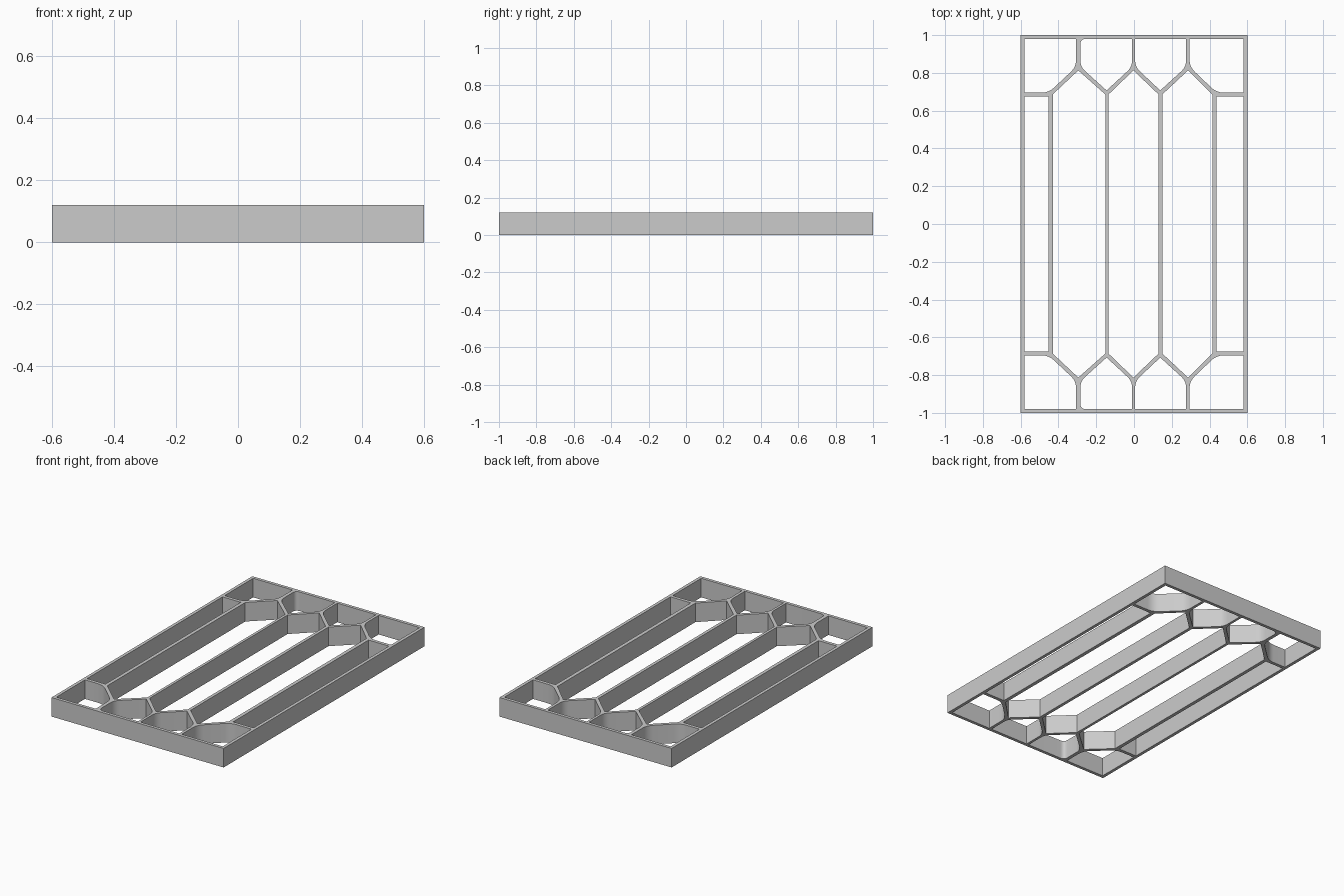
import bpy, bmesh
from mathutils import Vector

cube = bpy.data.objects.get("Cube")
if cube:
    bpy.data.objects.remove(cube, do_unlink=True)

HEIGHT = 0.12
APEX, SHOULDER = 0.813, 0.686      # pointed ends of the long openings
FRAME_X, FRAME_Y = 0.58, 0.98      # inner edge of the border


def rounded(points, steps=6):
    """Outline from (x, y, cut); a cut above zero rounds that corner."""
    out = []
    for i, (x, y, cut) in enumerate(points):
        p = Vector((x, y))
        if not cut:
            out.append(p)
            continue
        before = Vector(points[i - 1][:2])
        after = Vector(points[(i + 1) % len(points)][:2])
        a = p + (before - p).normalized() * cut
        b = p + (after - p).normalized() * cut
        for s in range(steps + 1):
            t = s / steps
            out.append(a * (1 - t) ** 2 + p * 2 * t * (1 - t) + b * t * t)
    return out


def rect(x0, x1, y):
    return [Vector(c) for c in ((x0, -y), (x1, -y), (x1, y), (x0, y))]


outlines = [rect(-0.6, 0.6, 1.0)]

# Narrow side openings
outlines += [rect(-FRAME_X, -0.452, 0.674), rect(0.438, FRAME_X, 0.674)]

# Long openings with pointed ends
for x0, x1, mid in ((-0.43, -0.152, -0.295), (-0.135, 0.13, -0.003), (0.15, 0.415, 0.286)):
    outlines.append([Vector(c) for c in (
        (x0, -SHOULDER), (mid, -APEX), (x1, -SHOULDER),
        (x1, SHOULDER), (mid, APEX), (x0, SHOULDER))])

# End openings, repeated at the front and back
for s in (1, -1):
    for x0, x1, mid, soft in ((-0.284, -0.01, -0.145, 0.03), (0.006, 0.276, 0.139, 0)):
        outlines.append(rounded([
            (x0, s * FRAME_Y, soft), (x0, s * 0.832, 0.035), (mid, s * 0.707, 0),
            (x1, s * 0.832, 0.035), (x1, s * FRAME_Y, 0)]))
    for side, near, far in ((-1, -0.306, -0.452), (1, 0.294, 0.438)):
        outlines.append(rounded([
            (side * FRAME_X, s * FRAME_Y, 0), (near, s * FRAME_Y, 0),
            (near, s * 0.832, 0.04), (far, s * 0.695, 0.04),
            (side * FRAME_X, s * 0.695, 0)]))

# Filled flat curve with holes, extruded to the full height
curve = bpy.data.curves.new("lattice_profile", 'CURVE')
curve.dimensions = '2D'
curve.fill_mode = 'BOTH'
curve.extrude = HEIGHT / 2
for pts in outlines:
    spline = curve.splines.new('POLY')
    spline.points.add(len(pts) - 1)
    for sp, p in zip(spline.points, pts):
        sp.co = (p.x, p.y, 0, 1)
    spline.use_cyclic_u = True

profile = bpy.data.objects.new("lattice_profile", curve)
bpy.context.collection.objects.link(profile)
bpy.context.view_layer.update()
graph = bpy.context.evaluated_depsgraph_get()
mesh = bpy.data.meshes.new_from_object(profile.evaluated_get(graph))
bpy.data.objects.remove(profile, do_unlink=True)

# Weld into one closed solid standing on the ground
bm = bmesh.new()
bm.from_mesh(mesh)
bmesh.ops.remove_doubles(bm, verts=bm.verts, dist=0.0005)
bmesh.ops.translate(bm, verts=bm.verts, vec=(0, 0, HEIGHT / 2))
bmesh.ops.recalc_face_normals(bm, faces=bm.faces)
bm.to_mesh(mesh)
bm.free()

# Plain grey material
grey = bpy.data.materials.new("plain grey")
color = (0.6, 0.6, 0.6, 1)
grey.diffuse_color = color
grey.use_nodes = True
grey.node_tree.nodes["Principled BSDF"].inputs["Base Color"].default_value = color
mesh.materials.clear()
mesh.materials.append(grey)
for poly in mesh.polygons:
    poly.material_index = 0

lattice = bpy.data.objects.new("lattice_frame", mesh)
bpy.context.collection.objects.link(lattice)
bpy.ops.object.select_all(action='DESELECT')
lattice.select_set(True)
bpy.context.view_layer.objects.active = lattice
bpy.ops.object.shade_smooth_by_angle()
